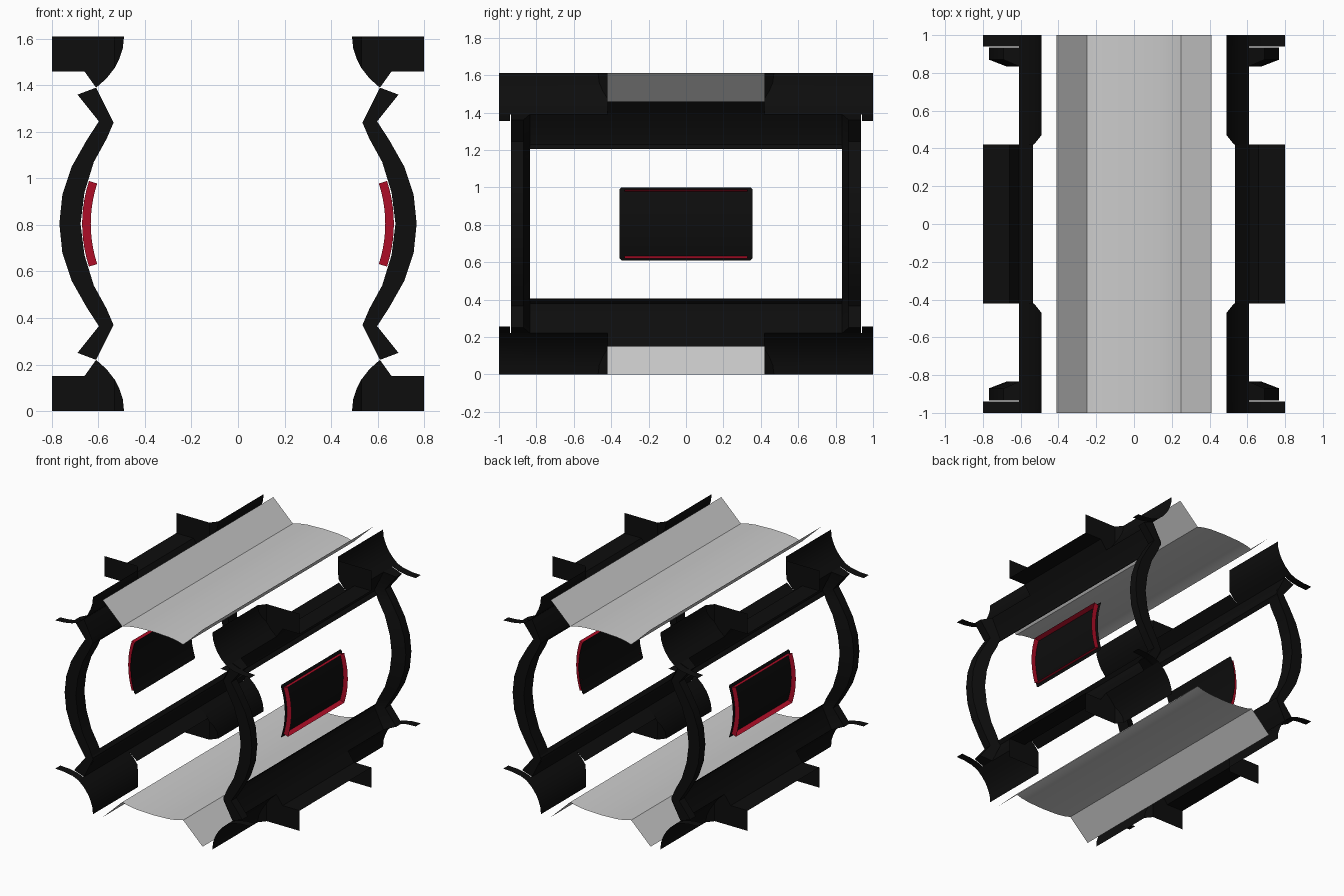
import bpy, math

cube = bpy.data.objects.get("Cube")
if cube:
    bpy.data.objects.remove(cube, do_unlink=True)

MID = 0.805          # height of the horizontal symmetry plane


def material(name, rgb, rough=0.6):
    m = bpy.data.materials.new(name)
    m.use_nodes = True
    m.diffuse_color = (*rgb, 1)
    bsdf = next(n for n in m.node_tree.nodes if n.type == 'BSDF_PRINCIPLED')
    bsdf.inputs["Base Color"].default_value = (*rgb, 1)
    bsdf.inputs["Roughness"].default_value = rough
    return m


BLACK = material("matte_black", (0.004, 0.004, 0.004))
GREY = material("light_grey", (0.6, 0.6, 0.6))
RED = material("deep_red", (0.42, 0.004, 0.02))


def build(name, verts, faces, mat, smooth=35):
    """One octant of a part, mirrored about the model centre on all axes."""
    mesh = bpy.data.meshes.new(name)
    mesh.from_pydata([(x, y, z - MID) for x, y, z in verts], [], faces)
    mesh.materials.append(mat)
    ob = bpy.data.objects.new(name, mesh)
    ob.location.z = MID
    bpy.context.collection.objects.link(ob)
    mod = ob.modifiers.new("Mirror", 'MIRROR')
    mod.use_axis = (True, True, True)
    mod.merge_threshold = 0.0005
    bpy.ops.object.select_all(action='DESELECT')
    ob.select_set(True)
    bpy.context.view_layer.objects.active = ob
    bpy.ops.object.modifier_apply(modifier=mod.name)
    bpy.ops.object.shade_smooth_by_angle(angle=math.radians(smooth))
    return ob


def loft(name, rows, mat, closed=False, cap=False, smooth=35):
    """Skin a list of equally long point rows."""
    n = len(rows[0])
    verts = [p for row in rows for p in row]
    faces = []
    for i in range(len(rows) - 1):
        for j in range(n if closed else n - 1):
            k = (j + 1) % n
            faces.append((i * n + j, i * n + k, (i + 1) * n + k, (i + 1) * n + j))
    if cap:
        faces.append(tuple(range(n)))
    return build(name, verts, faces, mat, smooth)


def sweep(name, profile, y0, y1, mat, smooth=35):
    """Run an x-z profile along y; y0 may depend on x."""
    start = y0 if callable(y0) else (lambda x: y0)
    return loft(name, [[(x, start(x), z), (x, y1, z)] for x, z in profile], mat, smooth=smooth)


# Channel-shaped covers on top and bottom
sweep("channel_cover",
      [(0, 1.485), (0.13, 1.48), (0.20, 1.47), (0.25, 1.456), (0.41, 1.61)],
      0, 1, GREY, 50)

# Concave corner rails, cut back at an angle beside the central notch
arc = [(0.49, 1.61), (0.495, 1.56), (0.51, 1.515), (0.53, 1.475), (0.565, 1.43),
       (0.61, 1.39), (0.66, 1.37), (0.73, 1.358), (0.80, 1.355)]


def notch_edge(x):
    return 0.42 + 0.05 * max(0, (0.53 - x) / 0.04)


sweep("corner_rail", arc[:6], notch_edge, 1, BLACK)
sweep("corner_end_flange", arc[5:], 0.94, 1, BLACK)

# Notch end walls: flat outer part and slanted inner part
wall = [(0.8, 1.61), (0.8, 1.46), (0.66, 1.46)] + arc[5:2:-1] + [(0.53, 1.61)]
slant = arc[:4] + [(0.53, 1.61)]
for name, outline in (("notch_wall", wall), ("notch_wall_slant", slant)):
    build(name, [(x, notch_edge(x), z) for x, z in outline],
          [tuple(range(len(outline)))], BLACK)

# Notch floor
sweep("notch_floor", [(0.535, 1.45), (0.61, 1.39), (0.66, 1.46), (0.80, 1.46)], 0, 0.42, BLACK)

# Long side beams
sweep("side_beam", [(0.61, 1.39), (0.535, 1.255), (0.535, 1.23), (0.557, 1.205)], 0, 0.935, BLACK)

# Arched end posts
outer = [(0.69, 1.36), (0.598, 1.245), (0.65, 1.165), (0.715, 1.05), (0.755, 0.93), (0.768, MID)]
inner = [(0.61, 1.39), (0.535, 1.24), (0.565, 1.17), (0.62, 1.07), (0.66, 0.94), (0.677, MID)]
loft("arched_post",
     [[(xi, 0.835, zi), (xi, 0.935, zi), (xo, 0.935, zo), (xo, 0.87, zo)]
      for (xo, zo), (xi, zi) in zip(outer, inner)],
     BLACK, closed=True, cap=True)


# Curved side panels with a raised open rim
def panel_point(h, lift=0.0):
    slope = 2 * 0.035 * h / 0.195 ** 2
    length = math.hypot(1, slope)
    return (0.633 - 0.035 * (h / 0.195) ** 2 + lift / length,
            MID + h + lift * slope / length)


plate = [(panel_point(0.195 * t), 0.355) for t in (0, 0.25, 0.5, 0.75, 0.95)]
plate.append((panel_point(0.195), 0.345))
loft("panel_plate", [[(x, 0, z), (x, w, z)] for (x, z), w in plate], BLACK)

RIM_H, RIM_Y, LIFT = 0.173, 0.33, 0.037
rows = []
for i in range(6):
    (xa, za), (xb, zb) = (panel_point(RIM_H * i / 5, lift) for lift in (0, LIFT))
    rows.append([(xa, RIM_Y, za), (xb, RIM_Y, zb)])
rows.append([(x, 0, z) for x, _, z in rows[-1]])
loft("panel_rim", rows, RED)
